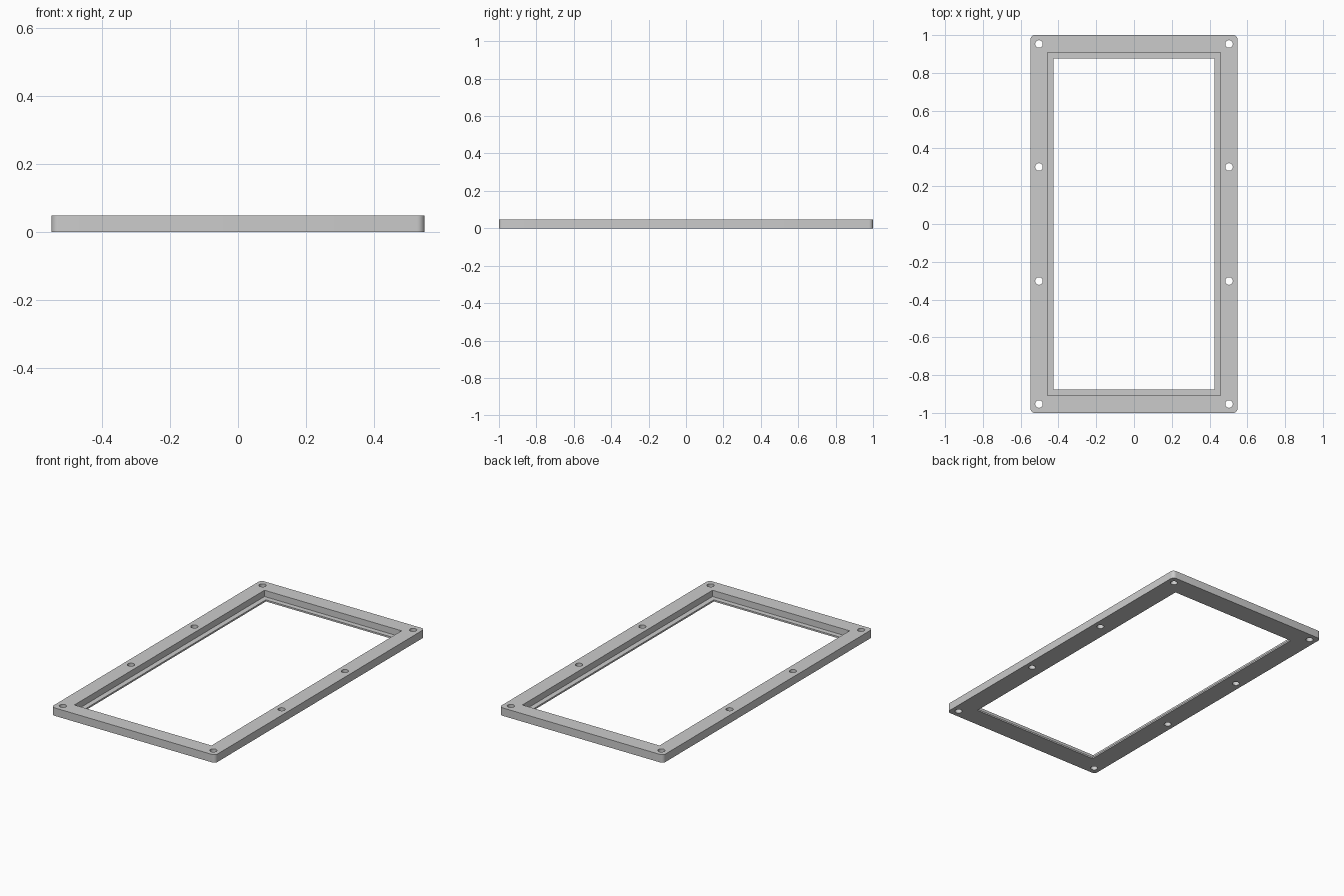
import bpy
import bmesh
from math import radians

cube = bpy.data.objects.get("Cube")
if cube:
    bpy.data.objects.remove(cube, do_unlink=True)

HALF_X, HALF_Y, HEIGHT = 0.548, 1.0, 0.048
LIP = 0.01

grey = bpy.data.materials.new("plain grey")
grey.use_nodes = True
colour = (0.6, 0.6, 0.6, 1)
grey.diffuse_color = colour
grey.node_tree.nodes["Principled BSDF"].inputs["Base Color"].default_value = colour


def add_object(name, bm):
    mesh = bpy.data.meshes.new(name)
    bm.to_mesh(mesh)
    bm.free()
    mesh.materials.append(grey)
    obj = bpy.data.objects.new(name, mesh)
    bpy.context.collection.objects.link(obj)
    return obj


def block(name, half_x, half_y, z0, z1, corner=0):
    bm = bmesh.new()
    bmesh.ops.create_cube(bm, size=2)
    for v in bm.verts:
        v.co = (v.co.x * half_x, v.co.y * half_y, z1 if v.co.z > 0 else z0)
    if corner:
        upright = [e for e in bm.edges
                   if abs(e.verts[0].co.z - e.verts[1].co.z) > HEIGHT / 2]
        bmesh.ops.bevel(bm, geom=upright, offset=corner, segments=6,
                        profile=0.5, affect='EDGES')
    return add_object(name, bm)


def hole(x, y):
    bm = bmesh.new()
    bmesh.ops.create_cone(bm, cap_ends=True, segments=32, radius1=0.02,
                          radius2=0.02, depth=0.2)
    bmesh.ops.translate(bm, verts=bm.verts, vec=(x, y, 0))
    return add_object("screw_hole_cutter", bm)


# Rounded outer slab
frame = block("frame", HALF_X, HALF_Y, 0, HEIGHT, corner=0.022)

# Opening, the rebate above its thin lip, and the screw holes
cutters = [block("opening_cutter", 0.427, 0.876, -0.1, 0.1),
           block("rebate_cutter", 0.458, 0.907, LIP, 0.1)]
cutters += [hole(x, y) for x in (-0.503, 0.503)
            for y in (-0.953, -0.302, 0.302, 0.953)]

bpy.context.view_layer.objects.active = frame
frame.select_set(True)
for cutter in cutters:
    mod = frame.modifiers.new("cut", 'BOOLEAN')
    mod.operation = 'DIFFERENCE'
    mod.solver = 'EXACT'
    mod.object = cutter
    bpy.ops.object.modifier_apply(modifier=mod.name)
    bpy.data.objects.remove(cutter, do_unlink=True)

# Smooth the corners and hole walls, keep edges sharp
bpy.ops.object.shade_smooth_by_angle(angle=radians(30))
